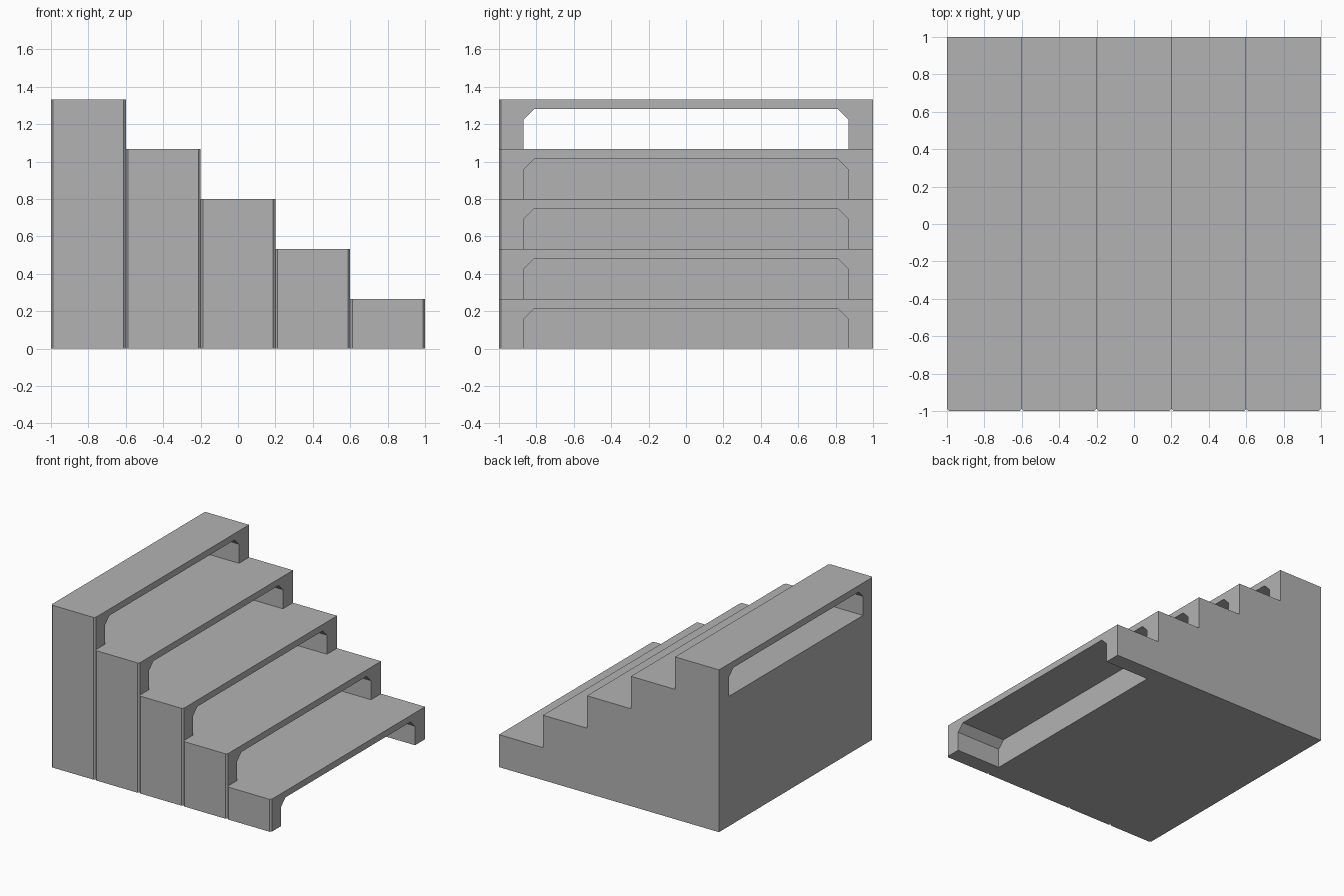
import bpy
import bmesh

old = bpy.data.objects.get("Cube")
if old:
    bpy.data.objects.remove(old, do_unlink=True)

STEPS = 5
RISE = 4 / 15
RUN = 0.4
CHAMFER = 0.012

grey = bpy.data.materials.new("plain grey")
grey.use_nodes = True
colour = (0.45, 0.45, 0.45, 1)
grey.diffuse_color = colour
grey.node_tree.nodes["Principled BSDF"].inputs["Base Color"].default_value = colour


def prism(name, outline, offset):
    """Extrude a closed outline along an offset vector."""
    bm = bmesh.new()
    face = bm.faces.new([bm.verts.new(p) for p in outline])
    result = bmesh.ops.extrude_face_region(bm, geom=[face])
    moved = [v for v in result["geom"] if isinstance(v, bmesh.types.BMVert)]
    bmesh.ops.translate(bm, verts=moved, vec=offset)
    bmesh.ops.recalc_face_normals(bm, faces=bm.faces)
    mesh = bpy.data.meshes.new(name)
    bm.to_mesh(mesh)
    bm.free()
    mesh.materials.append(grey)
    obj = bpy.data.objects.new(name, mesh)
    bpy.context.collection.objects.link(obj)
    return obj


for i in range(STEPS):
    left = -1 + i * RUN
    right = left + RUN
    top = (STEPS - i) * RISE
    floor = top - RISE

    # Step column with both front upright edges chamfered
    plan = [(left, 1), (left, -1 + CHAMFER), (left + CHAMFER, -1),
            (right - CHAMFER, -1), (right, -1 + CHAMFER), (right, 1)]
    step = prism(f"step_{i + 1}", [(x, y, 0) for x, y in plan], (0, 0, top))

    # Opening below the tread, with clipped upper corners
    sill = floor if floor > 0.01 else -0.1
    half = [(0.87, sill), (0.87, top - 0.11), (0.813, top - 0.053)]
    arch = half + [(-y, z) for y, z in reversed(half)]
    cutter = prism("opening_cutter", [(left - 0.1, y, z) for y, z in arch],
                   (RUN + 0.2, 0, 0))
    cutter.hide_render = True

    cut = step.modifiers.new("opening", "BOOLEAN")
    cut.operation = "DIFFERENCE"
    cut.solver = "EXACT"
    cut.object = cutter
    bpy.context.view_layer.objects.active = step
    bpy.ops.object.modifier_apply(modifier=cut.name)
    bpy.data.objects.remove(cutter, do_unlink=True)
